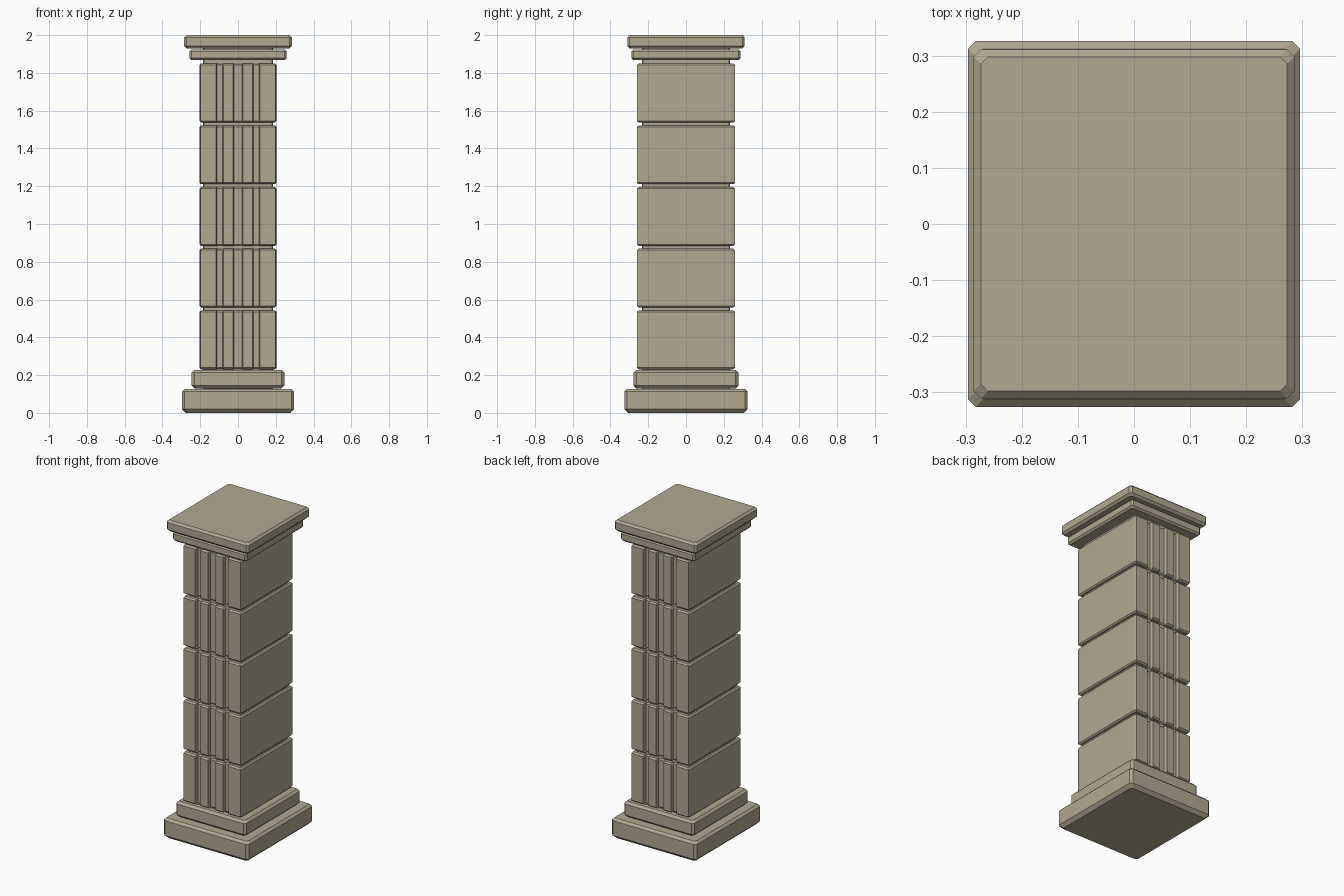
import bpy, bmesh

if "Cube" in bpy.data.objects:
    bpy.data.objects.remove(bpy.data.objects["Cube"])

stone = bpy.data.materials.new("tan_stone")
stone.diffuse_color = (0.44, 0.395, 0.285, 1)
stone.use_nodes = True
stone.node_tree.nodes["Principled BSDF"].inputs["Base Color"].default_value = stone.diffuse_color


def loft(name, rings):
    """Flat-shaded solid through a stack of matching 3D rings."""
    bm = bmesh.new()
    vs = [[bm.verts.new(p) for p in ring] for ring in rings]
    n = len(vs[0])
    for a, b in zip(vs, vs[1:]):
        for i in range(n):
            j = (i + 1) % n
            bm.faces.new((a[i], a[j], b[j], b[i]))
    bm.faces.new(vs[0][::-1])
    bm.faces.new(vs[-1])
    bmesh.ops.recalc_face_normals(bm, faces=bm.faces)
    me = bpy.data.meshes.new(name)
    bm.to_mesh(me)
    bm.free()
    me.materials.append(stone)
    ob = bpy.data.objects.new(name, me)
    bpy.context.collection.objects.link(ob)
    return ob


def outline(hx, hy, cx, cy):
    """Rectangle with cut corners."""
    return [(-hx + cx, -hy), (hx - cx, -hy), (hx, -hy + cy), (hx, hy - cy),
            (hx - cx, hy), (-hx + cx, hy), (-hx, hy - cy), (-hx, -hy + cy)]


def slab(name, hx, hy, z0, z1, c, low=None):
    """Box with chamfered edges all round."""
    low = c if low is None else low
    full = outline(hx, hy, c, c)
    def ring(z, inset):
        return [(x * (hx - inset) / hx, y * (hy - inset) / hy, z) for x, y in full]
    return loft(name, [ring(z0, low), ring(z0 + low, 0), ring(z1 - c, 0), ring(z1, c)])


# Base and capital slabs
slab("base_plinth", 0.296, 0.326, 0.0, 0.127, 0.014, 0.02)
slab("base_step", 0.245, 0.277, 0.130, 0.227, 0.014)
slab("capital_lower", 0.257, 0.289, 1.867, 1.925, 0.011)
slab("capital_top", 0.286, 0.311, 1.930, 2.0, 0.013)

# Inner core seen in the joints
slab("inner_core", 0.185, 0.232, 0.1, 1.96, 0.005)

# Shaft cross-section: three flutes on the front and on the back
HX, HY, DEPTH, SL = 0.203, 0.26, 0.02, 0.004
front = [(-HX, -HY + 0.022), (-HX + 0.005, -HY)]
for a, b in ((-0.116, -0.078), (-0.026, 0.026), (0.078, 0.116)):
    front += [(a, -HY), (a + SL, -HY + DEPTH), (b - SL, -HY + DEPTH), (b, -HY)]
front += [(HX - 0.005, -HY), (HX, -HY + 0.022)]
section = front + [(-x, -y) for x, y in front]

# Five stacked fluted blocks
for k in range(5):
    z0 = 0.231 + k * 0.3265
    z1 = z0 + 0.312
    rings = [[(x * s, y * s, z) for x, y in section]
             for z, s in ((z0, 0.96), (z0 + 0.008, 1), (z1 - 0.008, 1), (z1, 0.96))]
    loft("shaft_block_%d" % (k + 1), rings)
